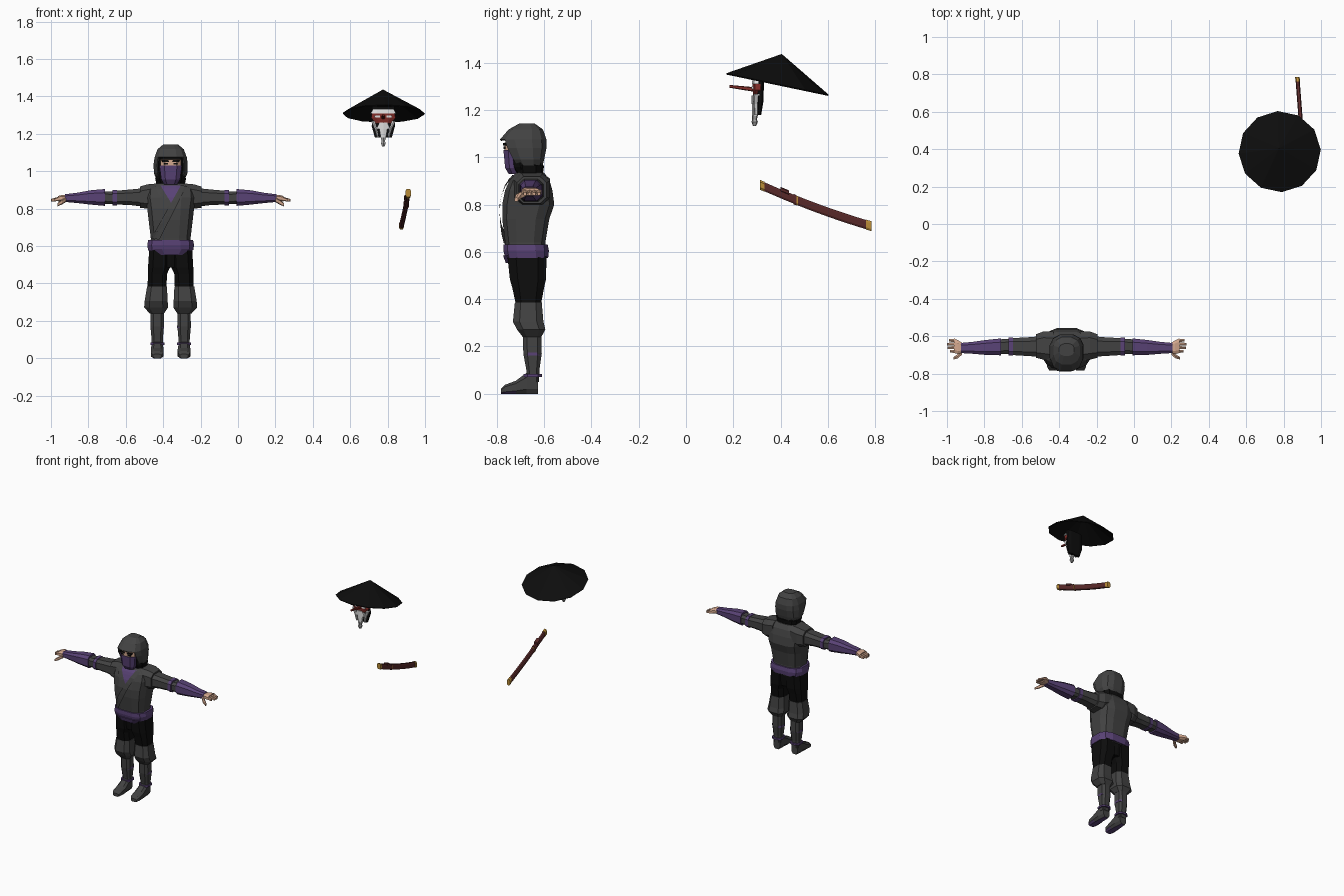
import bpy, bmesh, math
from mathutils import Vector
from mathutils.bvhtree import BVHTree

def mat(name, r, g, b):
    m = bpy.data.materials.new(name)
    m.diffuse_color = (r, g, b, 1)
    return m

GREY = mat("dark_grey_cloth", .055, .055, .055)
PURPLE = mat("purple_cloth", .10, .055, .18)
BLACK = mat("black_cloth", .004, .004, .004)
SKIN = mat("skin", .65, .39, .27)
MAROON = mat("maroon_lacquer", .10, .022, .022)
RED = mat("red_paint", .22, .025, .02)
WHITE = mat("white_paint", .72, .72, .72)
SILVER = mat("grey_hair", .35, .35, .35)
GOLD = mat("gold", .5, .27, .04)
CX = -.36      # figure centre line
FACE = .777    # mask centre line

def finish(name, bm, *mats):
    bmesh.ops.recalc_face_normals(bm, faces=bm.faces)
    me = bpy.data.meshes.new(name)
    bm.to_mesh(me)
    bm.free()
    for m in mats:
        me.materials.append(m)
    ob = bpy.data.objects.new(name, me)
    bpy.context.collection.objects.link(ob)
    return ob

def loft(name, axis, rings, m, n=10, side=1, cx=CX, p=.65, sole=None, cut=None):
    """Rings are (position on axis, u0, u1, v0, v1); u, v are the other axes in xyz order."""
    bm = bmesh.new()
    loops = []
    for t, u0, u1, v0, v1 in rings:
        loop = []
        for i in range(n):
            a = 2 * math.pi * (i + .5) / n
            c, s = math.cos(a), math.sin(a)
            c, s = [math.copysign(abs(k) ** p, k) for k in (c, s)]
            c /= abs(math.cos(math.pi / n)) ** p if n % 4 == 0 or n == 10 else 1
            s /= abs(math.cos(math.pi / n)) ** p if n % 4 == 0 else 1
            u = (u0 + u1) / 2 + (u1 - u0) / 2 * c
            v = (v0 + v1) / 2 + (v1 - v0) / 2 * s
            x, y, z = {'x': (t, u, v), 'y': (u, t, v), 'z': (u, v, t)}[axis]
            loop.append(bm.verts.new((cx + side * x, y, z)))
        loops.append(loop)
    for a, b in zip(loops, loops[1:]):
        for i in range(n):
            j = (i + 1) % n
            bm.faces.new((a[i], a[j], b[j], b[i]))
    bm.faces.new(loops[0])
    bm.faces.new(loops[-1])
    bmesh.ops.recalc_face_normals(bm, faces=bm.faces)
    if cut:
        bmesh.ops.delete(bm, geom=[f for f in bm.faces if cut(f)], context='FACES')
    if sole:
        for f in bm.faces:
            f.material_index = int(f.normal.z < -.8)
    return finish(name, bm, m, *([sole] if sole else []))

# Torso, belt and neck
torso = loft("torso", 'z', [
    (.57, -.112, .112, -.76, -.59), (.64, -.106, .106, -.765, -.595),
    (.74, -.118, .118, -.777, -.578), (.80, -.125, .125, -.777, -.557),
    (.86, -.135, .135, -.765, -.565), (.905, -.13, .13, -.745, -.578),
    (.935, -.075, .075, -.72, -.60)], GREY, 12)
loft("belt", 'z', [(.575, -.12, .12, -.765, -.583), (.605, -.125, .125, -.772, -.58),
                   (.632, -.12, .12, -.772, -.585)], PURPLE, 12)
loft("sash_drop", 'z', [(.553, -.06, .07, -.762, -.70), (.585, -.09, .10, -.774, -.70)], PURPLE, 8)
loft("neck", 'z', [(.89, -.08, .08, -.735, -.60), (.95, -.06, .06, -.72, -.61)], PURPLE)

# Robe pieces laid over the chest
tree = BVHTree.FromPolygons([v.co for v in torso.data.vertices],
                            [list(f.vertices) for f in torso.data.polygons])

def cloth(name, top, bottom, m, lift, n=7, k=4):
    """Patch between a top and a bottom edge ((x, z), (x, z)), wrapped on the chest."""
    bm = bmesh.new()
    rows = []
    for i in range(n + 1):
        row = []
        for j in range(k + 1):
            a = Vector(top[0]).lerp(Vector(top[1]), j / k)
            b = Vector(bottom[0]).lerp(Vector(bottom[1]), j / k)
            x, z = a.lerp(b, i / n)
            hit = tree.ray_cast(Vector((CX + x, -2, z)), Vector((0, 1, 0)))[0]
            hit = hit or tree.find_nearest(Vector((CX + x, -.75, z)))[0]
            row.append(bm.verts.new(hit - Vector((0, lift, 0))))
        rows.append(row)
    for a, b in zip(rows, rows[1:]):
        for j in range(k):
            bm.faces.new((a[j], a[j + 1], b[j + 1], b[j]))
    return finish(name, bm, m)

cloth("undershirt", ((-.06, .925), (.06, .925)), ((-.005, .81), (.015, .81)), PURPLE, .004)
cloth("under_lapel", ((-.085, .92), (-.055, .925)), ((-.01, .785), (.015, .81)), GREY, .007)
cloth("over_lapel", ((.055, .925), (.085, .92)), ((-.105, .64), (-.06, .635)), GREY, .011)

# Head, hood and face
loft("inner_head", 'z', [(.91, -.06, .06, -.71, -.615), (.96, -.08, .08, -.735, -.605),
                         (1.07, -.075, .075, -.75, -.61), (1.11, -.05, .05, -.73, -.63)], BLACK)
hood = loft("hood", 'z', [
    (.955, -.075, .075, -.715, -.61), (.99, -.09, .09, -.745, -.60),
    (1.04, -.091, .091, -.775, -.59), (1.075, -.086, .086, -.787, -.59),
    (1.118, -.07, .07, -.75, -.605), (1.143, -.04, .04, -.705, -.64)], GREY, 12, p=.75,
    cut=lambda f: f.normal.y < -.6 and f.calc_center_median().z < 1.06
    or f.normal.z < -.8)
mod = hood.modifiers.new("thickness", 'SOLIDIFY')
mod.thickness = .008
loft("cowl", 'z', [(.90, -.07, .07, -.715, -.61), (.965, -.083, .083, -.725, -.60)], BLACK)
loft("face_mask", 'z', [(.93, -.035, .035, -.75, -.68), (.955, -.05, .05, -.765, -.68),
                        (1.03, -.06, .06, -.772, -.68)], PURPLE, 8)
loft("eye_strip", 'z', [(1.027, -.054, .054, -.768, -.68), (1.062, -.054, .054, -.768, -.68)], SKIN, 8)
for s, label in ((-1, "left"), (1, "right")):
    loft(label + "_eye", 'z', [(1.036, .014, .036, -.771, -.76), (1.045, .014, .036, -.771, -.76)],
         BLACK, 4, s)
    loft(label + "_brow", 'z', [(1.05, .008, .045, -.773, -.76), (1.06, .012, .05, -.773, -.76)],
         BLACK, 4, s)

# Arms and legs, built once per side
for s, label in ((-1, "left_"), (1, "right_")):
    loft(label + "shoulder", 'x', [(.07, -.735, -.575, .82, .935), (.125, -.725, -.575, .80, .93),
                                   (.165, -.715, -.59, .805, .918)], GREY, 8, s)
    loft(label + "sleeve", 'x', [(.14, -.71, -.60, .81, .91), (.22, -.705, -.607, .82, .902),
                                 (.30, -.70, -.61, .822, .895)], GREY, 8, s)
    loft(label + "sleeve_band", 'x', [(.288, -.704, -.606, .818, .899),
                                      (.312, -.702, -.608, .818, .899)], PURPLE, 8, s)
    loft(label + "elbow", 'x', [(.30, -.695, -.613, .825, .89), (.36, -.695, -.617, .825, .893)],
         GREY, 8, s)
    loft(label + "bracer", 'x', [(.352, -.702, -.612, .815, .905), (.43, -.70, -.62, .822, .898),
                                 (.50, -.694, -.63, .83, .885), (.565, -.69, -.636, .836, .877)],
         PURPLE, 8, s)
    loft(label + "palm", 'x', [(.55, -.685, -.64, .842, .872), (.58, -.695, -.622, .84, .873),
                               (.603, -.69, -.612, .838, .868)], SKIN, 8, s)
    for i, tip in enumerate((.625, .638, .64, .63)):
        y = -.69 + .0195 * i
        loft(f"{label}finger_{i + 1}", 'x', [(.598, y, y + .019, .842, .864),
                                           (tip, y + .002, y + .016, .838, .852)], SKIN, 6, s)
    loft(label + "thumb", 'x', [(.56, -.70, -.67, .835, .86), (.582, -.72, -.695, .822, .848),
                                (.605, -.725, -.71, .812, .83)], SKIN, 6, s)
    loft(label + "trouser_leg", 'z', [(.38, .022, .123, -.72, -.613), (.45, .02, .122, -.735, -.60),
                                      (.485, .004, .121, -.745, -.592), (.58, 0, .115, -.755, -.59)],
         BLACK, 8, s)
    loft(label + "trouser_cuff", 'z', [(.24, .035, .112, -.69, -.612), (.272, .014, .142, -.715, -.595),
                                       (.305, .016, .139, -.732, -.603), (.385, .02, .126, -.724, -.61)],
         GREY, 8, s)
    loft(label + "shin", 'z', [(.05, .043, .10, -.67, -.622), (.10, .042, .102, -.675, -.62),
                               (.17, .036, .108, -.688, -.61), (.26, .037, .106, -.69, -.612)],
         GREY, 8, s)
    for z, w in ((.072, .004), (.162, .003)):
        loft(label + "shin_band", 'z', [(z, .038 - w, .105 + w, -.683 - w, -.614 + w),
                                        (z + .012, .038 - w, .105 + w, -.683 - w, -.614 + w)],
             PURPLE, 8, s)
    loft(label + "foot", 'y', [(-.625, .046, .096, 0, .09), (-.675, .041, .103, 0, .088),
                               (-.72, .037, .106, 0, .055), (-.765, .04, .104, 0, .038),
                               (-.782, .05, .094, 0, .022)], GREY, 8, s, sole=PURPLE)
loft("pelvis", 'z', [(.485, -.07, .07, -.735, -.60), (.59, -.116, .116, -.755, -.59)], BLACK)

# Wide conical hat, tilted backwards
bm = bmesh.new()
rim = []
for i in range(12):
    a = 2 * math.pi * i / 12 + .05
    x, y = .779 + .22 * math.cos(a), .387 + .217 * math.sin(a)
    rim.append(bm.verts.new((x, y, 1.31 - .209 * (y - .387))))
apex = bm.verts.new((.775, .405, 1.437))
for i in range(12):
    bm.faces.new((rim[i], rim[(i + 1) % 12], apex))
hat = finish("straw_hat", bm, BLACK)
mod = hat.modifiers.new("thickness", 'SOLIDIFY')
mod.thickness = .006

# Long-nosed mask with beard
loft("mask_back", 'z', [(1.18, -.045, .045, .30, .318), (1.24, -.062, .062, .30, .328),
                        (1.345, -.06, .06, .295, .33)], BLACK, 8, cx=FACE)
loft("mask_face", 'z', [(1.255, -.04, .04, .285, .32), (1.285, -.065, .065, .282, .325),
                        (1.313, -.06, .06, .282, .325)], RED, 8, cx=FACE)
loft("mask_brow", 'z', [(1.31, -.068, .068, .278, .315), (1.332, -.055, .055, .282, .315)],
     WHITE, 8, cx=FACE)
loft("mask_nose", 'y', [(.185, -.006, .006, 1.294, 1.306), (.295, -.011, .011, 1.276, 1.296)],
     RED, 6, cx=FACE)
for s, label in ((-1, "left_"), (1, "right_")):
    loft(label + "eye_patch", 'z', [(1.288, .018, .046, .276, .29), (1.299, .018, .046, .276, .29)],
         WHITE, 4, s, FACE)
    loft(label + "whisker", 'z', [(1.18, .026, .034, .29, .305), (1.225, .03, .046, .285, .31),
                                  (1.268, .045, .066, .285, .318)], WHITE, 6, s, FACE)
loft("moustache", 'z', [(1.225, -.042, .042, .278, .31), (1.262, -.022, .022, .276, .31)],
     WHITE, 6, cx=FACE)
loft("beard", 'z', [(1.175, -.014, .014, .28, .305), (1.235, -.025, .025, .28, .315)],
     WHITE, 6, cx=FACE)
loft("beard_tip", 'z', [(1.132, -.007, .007, .283, .296), (1.15, -.014, .014, .277, .304),
                        (1.16, -.01, .01, .28, .30), (1.18, -.014, .014, .278, .304)],
     SILVER, 6, cx=FACE)

# Curved sword in its scabbard
def blade(name, y0, y1, h, w, m, steps=1, dz=0):
    rings = []
    for i in range(steps + 1):
        y = y0 + (y1 - y0) * i / steps
        t = (y - .315) / .465
        x = .91 - .036 * t
        z = .883 - .173 * t - .036 * t * (1 - t) + dz
        rings.append((y, x - w, x + w, z - h, z + h))
    loft(name, 'y', rings, m, 8, cx=0)

blade("pommel", .312, .332, .021, .014, GOLD)
blade("grip", .33, .455, .019, .011, MAROON, 4)
blade("guard", .455, .467, .022, .014, MAROON)
blade("collar_ring", .467, .473, .019, .012, GOLD)
blade("scabbard", .472, .765, .0195, .011, MAROON, 7)
blade("cord_knob", .40, .435, .01, .014, MAROON, 1, .019)
blade("scabbard_tip", .762, .785, .021, .012, GOLD)
